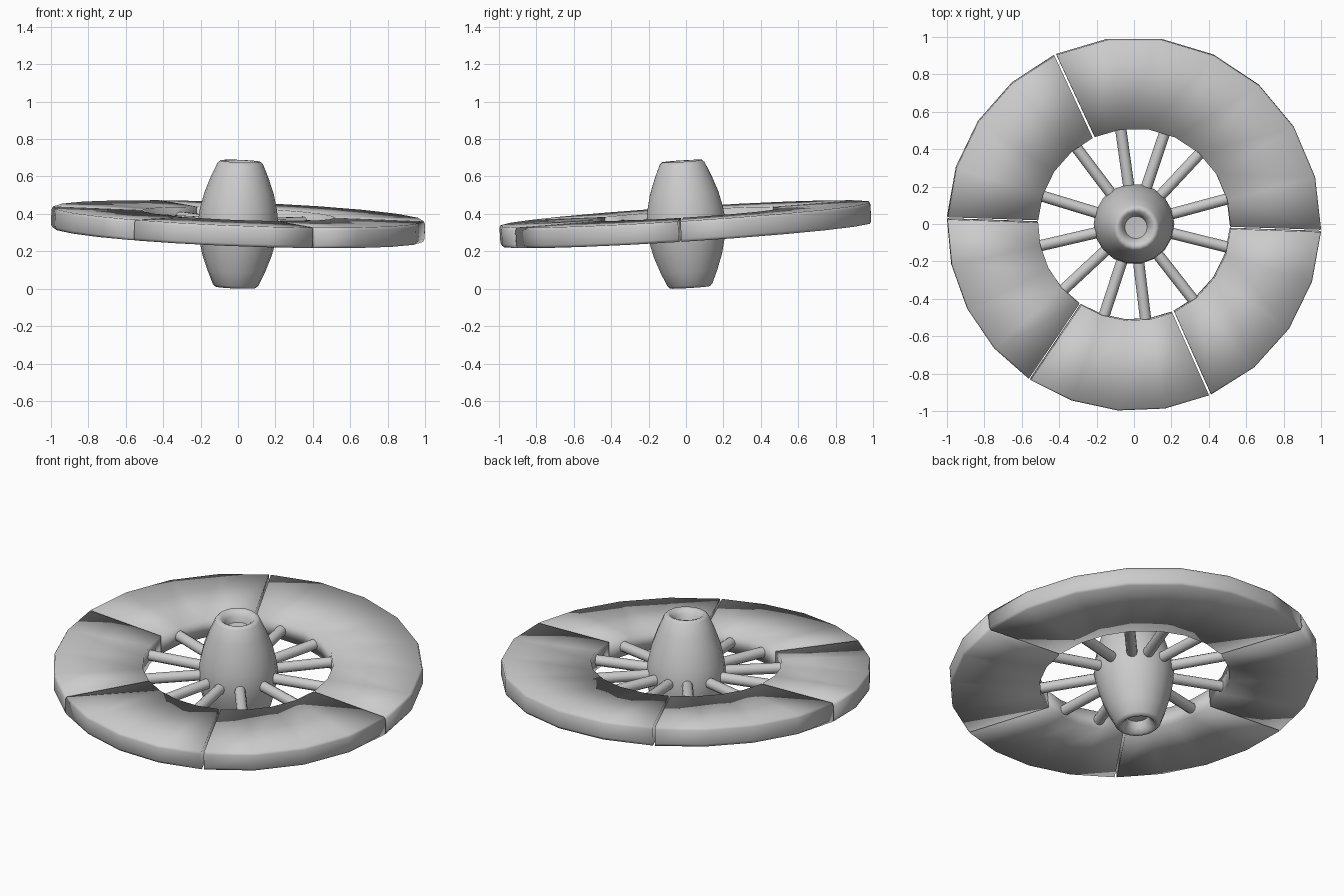
import bpy, bmesh
from math import cos, sin, radians, pi
from mathutils import Matrix, Vector

if "Cube" in bpy.data.objects:
    bpy.data.objects.remove(bpy.data.objects["Cube"])

# the whole wheel leans slightly
TILT = (Matrix.Translation((0, 0, 0.345)) @
        Vector((0, 0, 1)).rotation_difference(Vector((0.038, -0.064, 1))).to_matrix().to_4x4())


def finish(name, bm, angle=None):
    bmesh.ops.recalc_face_normals(bm, faces=bm.faces)
    mesh = bpy.data.meshes.new(name)
    bm.to_mesh(mesh)
    bm.free()
    ob = bpy.data.objects.new(name, mesh)
    bpy.context.collection.objects.link(ob)
    ob.matrix_world = TILT
    for p in mesh.polygons:
        p.use_smooth = True
    if angle:
        bpy.context.view_layer.objects.active = ob
        ob.select_set(True)
        bpy.ops.object.shade_smooth_by_angle(angle=radians(angle))
        ob.select_set(False)
    return ob


def rim_segment(name, a0, a1, steps, r0=0.515, r1=1.0, h=0.055, gap=0.006):
    """Curved block of the rim; smooth shaded all over like soft worn wood."""
    bm = bmesh.new()
    profile = [(r0, -h), (r1 - 0.008, -h), (r1, -h + 0.015),
               (r1, h - 0.015), (r1 - 0.008, h), (r0, h)]
    rings = []
    for i in range(steps + 1):
        a = radians(a0 + (a1 - a0) * i / steps)
        off = gap if i == 0 else -gap if i == steps else 0
        rings.append([bm.verts.new((r * cos(a) - off * sin(a), r * sin(a) + off * cos(a), z))
                      for r, z in profile])
    n = len(profile)
    for p, q in zip(rings, rings[1:]):
        for k in range(n):
            bm.faces.new((p[k], p[(k + 1) % n], q[(k + 1) % n], q[k]))
    bm.faces.new(rings[0])
    bm.faces.new(rings[-1][::-1])
    finish(name, bm)


# rim: one long block and four short ones
for i, (a0, a1, steps) in enumerate([(-2, 115, 7), (115, 178, 4), (178, 236, 4),
                                     (236, 294, 4), (294, 358, 4)]):
    rim_segment(f"rim_segment_{i + 1}", a0, a1, steps)

# spokes
for i, deg in enumerate([15, 47, 71.5, 98, 127, 163, 193, 223, 252, 277, 308, 346]):
    bm = bmesh.new()
    a = radians(deg)
    m = (Matrix.Rotation(a, 4, 'Z') @ Matrix.Translation((0.335, 0, 0)) @
         Matrix.Rotation(pi / 2, 4, 'Y'))
    bmesh.ops.create_cone(bm, cap_ends=True, segments=10, radius1=0.03, radius2=0.03,
                          depth=0.38, matrix=m)
    finish(f"spoke_{i + 1}", bm, 40)

# barrel hub, turned from a profile, with a blind socket at each end
half = [(0.0, 0.27), (0.06, 0.275), (0.07, 0.31), (0.092, 0.335), (0.108, 0.338),
        (0.122, 0.325), (0.155, 0.25), (0.186, 0.165), (0.206, 0.08), (0.216, 0.0)]
profile = half + [(r, -z) for r, z in half[-2::-1]]
bm = bmesh.new()
verts = [bm.verts.new((r, 0, z)) for r, z in profile]
edges = [bm.edges.new(e) for e in zip(verts, verts[1:])]
bmesh.ops.spin(bm, geom=verts + edges, cent=(0, 0, 0), axis=(0, 0, 1),
               angle=2 * pi, steps=18, use_merge=True)
bmesh.ops.remove_doubles(bm, verts=bm.verts, dist=0.0005)
finish("hub", bm, 60)
